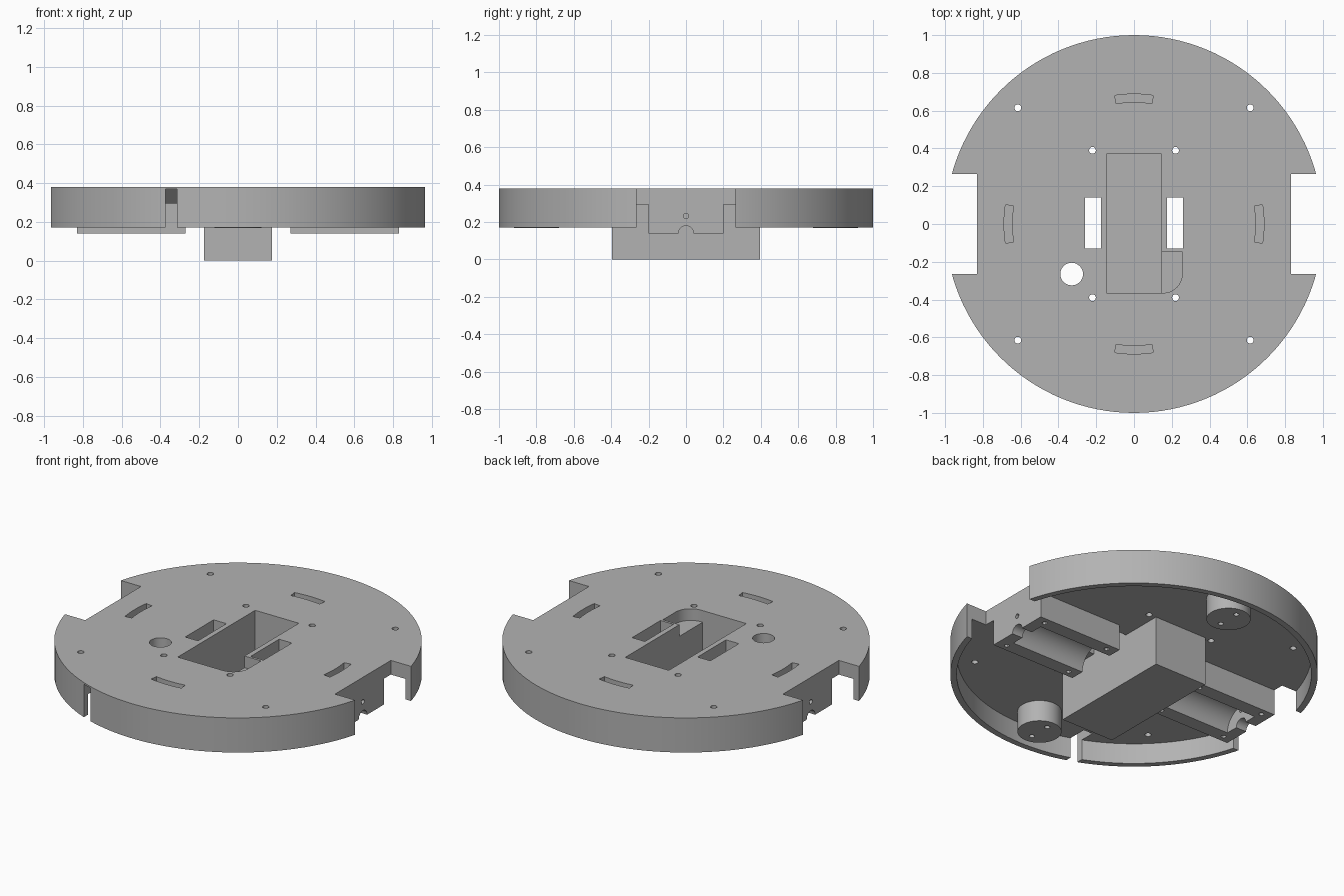
import bpy, bmesh
from math import sin, cos, pi, radians
from mathutils import Matrix

cube = bpy.data.objects.get("Cube")
if cube:
    bpy.data.objects.remove(cube, do_unlink=True)

grey = bpy.data.materials.new("plain grey")
grey.use_nodes = True
COLOUR = (0.45, 0.45, 0.45, 1)
grey.diffuse_color = COLOUR
grey.node_tree.nodes["Principled BSDF"].inputs["Base Color"].default_value = COLOUR


def prism(name, points, lo, hi, axis="z"):
    """Extrude an outline along z, or a (y, z) outline along x."""
    place = (lambda u, v, w: (u, v, w)) if axis == "z" else (lambda u, v, w: (w, u, v))
    bm = bmesh.new()
    ends = [[bm.verts.new(place(u, v, w)) for u, v in points] for w in (lo, hi)]
    bm.faces.new(ends[0])
    bm.faces.new(ends[1])
    n = len(points)
    for i in range(n):
        j = (i + 1) % n
        bm.faces.new((ends[0][i], ends[0][j], ends[1][j], ends[1][i]))
    bmesh.ops.recalc_face_normals(bm, faces=bm.faces)
    mesh = bpy.data.meshes.new(name)
    bm.to_mesh(mesh)
    bm.free()
    mesh.materials.append(grey)
    ob = bpy.data.objects.new(name, mesh)
    bpy.context.collection.objects.link(ob)
    return ob


def arc(u, v, r, start=0, end=360, n=24):
    full = end - start == 360
    steps = n if full else n + 1
    angles = [radians(start + (end - start) * i / n) for i in range(steps)]
    return [(u + r * cos(a), v + r * sin(a)) for a in angles]


def rect(u0, u1, v0, v1):
    return [(u0, v0), (u1, v0), (u1, v1), (u0, v1)]


def cut(target, points, lo, hi, axis="z"):
    cutter = prism("cutter", points, lo, hi, axis)
    cutter.hide_render = True
    mod = target.modifiers.new("cut", "BOOLEAN")
    mod.operation = "DIFFERENCE"
    mod.solver = "EXACT"
    mod.object = cutter
    bpy.context.view_layer.objects.active = target
    bpy.ops.object.modifier_apply(modifier=mod.name)
    bpy.data.objects.remove(cutter, do_unlink=True)


def smooth(ob):
    bpy.ops.object.select_all(action="DESELECT")
    ob.select_set(True)
    bpy.context.view_layer.objects.active = ob
    bpy.ops.object.shade_smooth_by_angle(angle=radians(30))


TOP, UNDER, RIM = 0.38, 0.295, 0.172

# Round chassis: a plate with a thin rim hanging below it
chassis = prism("chassis", arc(0, 0, 1, n=128), RIM, TOP)
cut(chassis, arc(0, 0, 0.965, n=128), 0.1, UNDER)

# Wheel notches and drive windows on both sides
for s in (-1, 1):
    cut(chassis, rect(*sorted((s * 0.83, s * 1.1)), -0.265, 0.265), 0, 0.5)
    cut(chassis, rect(*sorted((s * 0.175, s * 0.26)), -0.13, 0.14), 0.2, 0.5)

# Battery opening with its shallow rounded side pocket
cut(chassis, rect(-0.145, 0.145, -0.365, 0.37), 0.2, 0.5)
pocket = [(0.1, -0.145), (0.1, -0.365)] + arc(0.155, -0.265, 0.1, -90, 0, 10) + [(0.255, -0.145)]
cut(chassis, pocket, 0.31, 0.5)

# Cable hole and screw holes
cut(chassis, arc(-0.33, -0.265, 0.06, n=32), 0.2, 0.5)
for sx in (-1, 1):
    for sy in (-1, 1):
        cut(chassis, arc(sx * 0.615, sy * 0.615, 0.018, n=16), 0.2, 0.5)
        cut(chassis, arc(sx * 0.22, sy * 0.39, 0.018, n=16), 0.2, 0.5)

# Four curved blind slots in the top
for mid in (0, 90, 180, 270):
    slot = arc(0, 0, 0.688, mid - 8.5, mid + 8.5, 8) + arc(0, 0, 0.645, mid + 8.5, mid - 8.5, 8)
    cut(chassis, slot, 0.315, 0.5)

# Cable slot through the front rim, with a sloping roof
cut(chassis, [(-1.1, 0.1), (-0.8, 0.1), (-0.8, 0.296), (-0.88, 0.37), (-1.1, 0.37)], -0.375, -0.315, "x")
smooth(chassis)

# Battery tray below the plate
tray = prism("battery_tray", rect(-0.175, 0.175, -0.395, 0.395), 0, UNDER)
cut(tray, rect(-0.145, 0.145, -0.365, 0.37), 0.03, 0.5)

# Motor mounts: trough for the motor, shaft notch, screw holes
for s, side in ((1, "left"), (-1, "right")):
    mount = prism(side + "_motor_mount", rect(*sorted((s * 0.27, s * 0.83)), -0.2, 0.2), 0.14, UNDER)
    cut(mount, arc(0, 0.14, 0.115, n=48), *sorted((s * 0.2, s * 0.76)), "x")
    cut(mount, arc(0, 0.14, 0.04), *sorted((s * 0.7, s * 0.9)), "x")
    cut(mount, arc(0, 0.233, 0.014, n=16), *sorted((s * 0.7, s * 0.9)), "x")
    for x in (0.33, 0.77):
        for y in (-0.16, 0.16):
            cut(mount, arc(s * x, y, 0.014, n=12), 0.1, 0.23)
    smooth(mount)

# Caster bosses with two blind screw holes each
for s, end in ((1, "back"), (-1, "front")):
    boss = prism(end + "_caster_boss", arc(0, s * 0.8, 0.12, n=48), 0.168, UNDER)
    for d in (-0.065, 0.065):
        cut(boss, arc(0, s * 0.8 + d, 0.015, n=16), 0.1, 0.26)
    smooth(boss)
